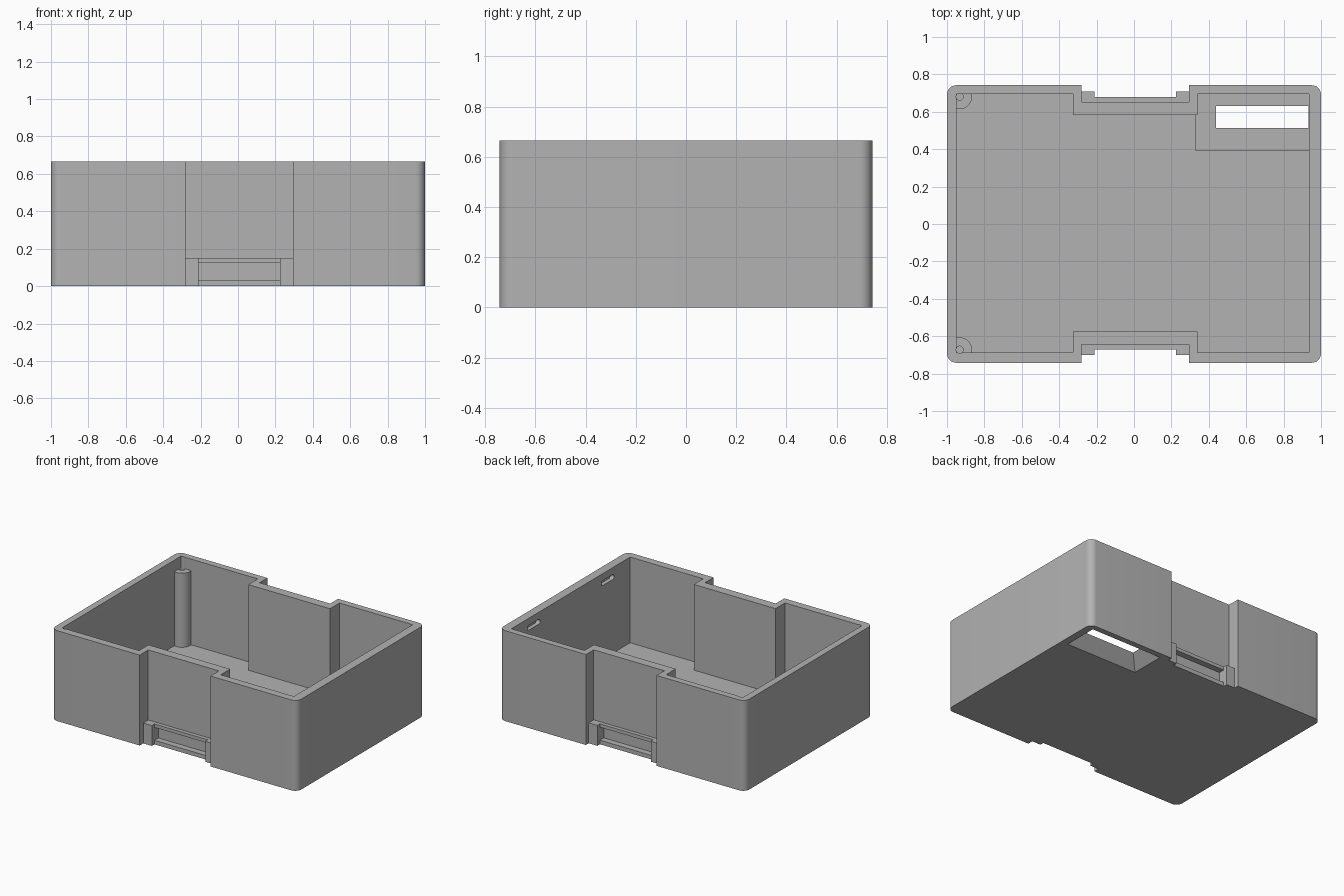
import bpy, bmesh
from math import pi, cos, sin

cube = bpy.data.objects.get("Cube")
if cube:
    bpy.data.objects.remove(cube, do_unlink=True)

grey = bpy.data.materials.new("plain grey")
grey.use_nodes = True
COLOUR = (0.45, 0.45, 0.45, 1)
grey.diffuse_color = COLOUR
grey.node_tree.nodes["Principled BSDF"].inputs["Base Color"].default_value = COLOUR

HEIGHT, FLOOR, DY = 0.665, 0.035, 0.004


def prism(name, base, z0, z1, top=None):
    """Solid between two outlines with the same number of points."""
    bm = bmesh.new()
    low = [bm.verts.new((x, y, z0)) for x, y in base]
    high = [bm.verts.new((x, y, z1)) for x, y in (top or base)]
    bm.faces.new(low[::-1])
    bm.faces.new(high)
    for i in range(len(low)):
        j = (i + 1) % len(low)
        bm.faces.new((low[i], low[j], high[j], high[i]))
    bmesh.ops.recalc_face_normals(bm, faces=bm.faces)
    mesh = bpy.data.meshes.new(name)
    bm.to_mesh(mesh)
    bm.free()
    mesh.materials.append(grey)
    obj = bpy.data.objects.new(name, mesh)
    bpy.context.collection.objects.link(obj)
    return obj


def rect(x0, x1, y0, y1):
    return [(x0, y0), (x1, y0), (x1, y1), (x0, y1)]


def circle(cx, cy, r, n=32):
    return [(cx + r * cos(2 * pi * i / n), cy + r * sin(2 * pi * i / n)) for i in range(n)]


def arc(cx, cy, r, start, n=8):
    return [(cx + r * cos(start + pi / 2 * i / n), cy + r * sin(start + pi / 2 * i / n))
            for i in range(n + 1)]


def combine(target, tool, operation):
    mod = target.modifiers.new(operation, 'BOOLEAN')
    mod.operation, mod.object, mod.solver = operation, tool, 'EXACT'
    bpy.context.view_layer.objects.active = target
    bpy.ops.object.modifier_apply(modifier=mod.name)
    bpy.data.objects.remove(tool, do_unlink=True)


def add(target, tool):
    combine(target, tool, 'UNION')


def cut(target, tool):
    combine(target, tool, 'DIFFERENCE')


# Outer body: rounded rectangle with a notch in the front and back
W, D, R = 1.0, 0.742, 0.05
NX0, NX1 = -0.28, 0.295
n_front, n_back = -0.647 + DY, 0.647 + DY
outline = (arc(-W + R, -D + R, R, pi)
           + [(NX0, -D), (NX0, n_front), (NX1, n_front), (NX1, -D)]
           + arc(W - R, -D + R, R, 1.5 * pi)
           + arc(W - R, D - R, R, 0)
           + [(NX1, D), (NX1, n_back), (NX0, n_back), (NX0, D)]
           + arc(-W + R, D - R, R, pi / 2))
body = prism("box_body", outline, 0, HEIGHT)

# Inner cavity follows the notches
X0, X1, Y = -0.95, 0.935, 0.69
IX0, IX1, IY = -0.325, 0.34, 0.58
cavity = [(X0, -Y), (IX0, -Y), (IX0, -IY), (IX1, -IY), (IX1, -Y), (X1, -Y),
          (X1, Y), (IX1, Y), (IX1, IY), (IX0, IY), (IX0, Y), (X0, Y)]
cut(body, prism("cavity", [(x, y + DY) for x, y in cavity], FLOOR, 1))

# Raised pad with a tapered opening through the floor
PAD = 0.09
add(body, prism("opening_pad", rect(IX1 - 0.01, X1 + 0.02, 0.39, Y + 0.02), 0.01, PAD))
cut(body, prism("tapered_opening", rect(0.36, 0.945, 0.44, 0.70), -0.001, PAD + 0.001,
                rect(0.44, 0.934, 0.515, 0.63)))

for side in (-1, 1):
    def span(x0, x1, y0, y1):
        a, b = sorted((side * y0 + DY, side * y1 + DY))
        return rect(x0, x1, a, b)

    # Latch block in each notch: end posts, lower sill and recess
    for x0, x1 in ((NX0 - 0.01, -0.21), (0.225, NX1 + 0.01)):
        add(body, prism("latch_post", span(x0, x1, 0.62, 0.705), 0, 0.15))
    add(body, prism("latch_sill", span(-0.22, 0.235, 0.62, 0.675), 0, 0.15))
    cut(body, prism("latch_recess", span(-0.21, 0.225, 0.63, 0.72), 0.03, 0.125))

    # Screw pillars in the right-hand corners
    cx, cy = -0.932, side * 0.676 + DY
    pillar = prism("screw_pillar", circle(cx, cy, 0.066), FLOOR - 0.01, 0.58)
    cut(pillar, prism("outside_trim", span(-1.2, -0.97, 0.3, 1.2), -1, 1))
    cut(pillar, prism("outside_trim", span(-1.2, 0, 0.71, 1.2), -1, 1))
    add(body, pillar)
    cut(body, prism("screw_hole", circle(cx, cy, 0.019, 16), 0.3, 0.7))

    # Blind rounded slots inside the left wall
    half, r = 0.075, 0.018
    stadium = (arc(half - r, 0, r, -pi / 2) + arc(half - r, 0, r, 0)[1:]
               + arc(r - half, 0, r, pi / 2) + arc(r - half, 0, r, pi)[1:])
    slot = prism("wall_slot", [(z, y) for y, z in stadium], -0.03, 0.03)
    slot.rotation_euler = (0, pi / 2, 0)
    slot.location = (X1, side * 0.43 + DY, 0.595)
    bpy.context.view_layer.update()
    cut(body, slot)

# Smooth the rounded parts, keep the edges sharp
bpy.ops.object.select_all(action='DESELECT')
body.select_set(True)
bpy.context.view_layer.objects.active = body
bpy.ops.object.shade_smooth_by_angle(angle=pi / 6)
